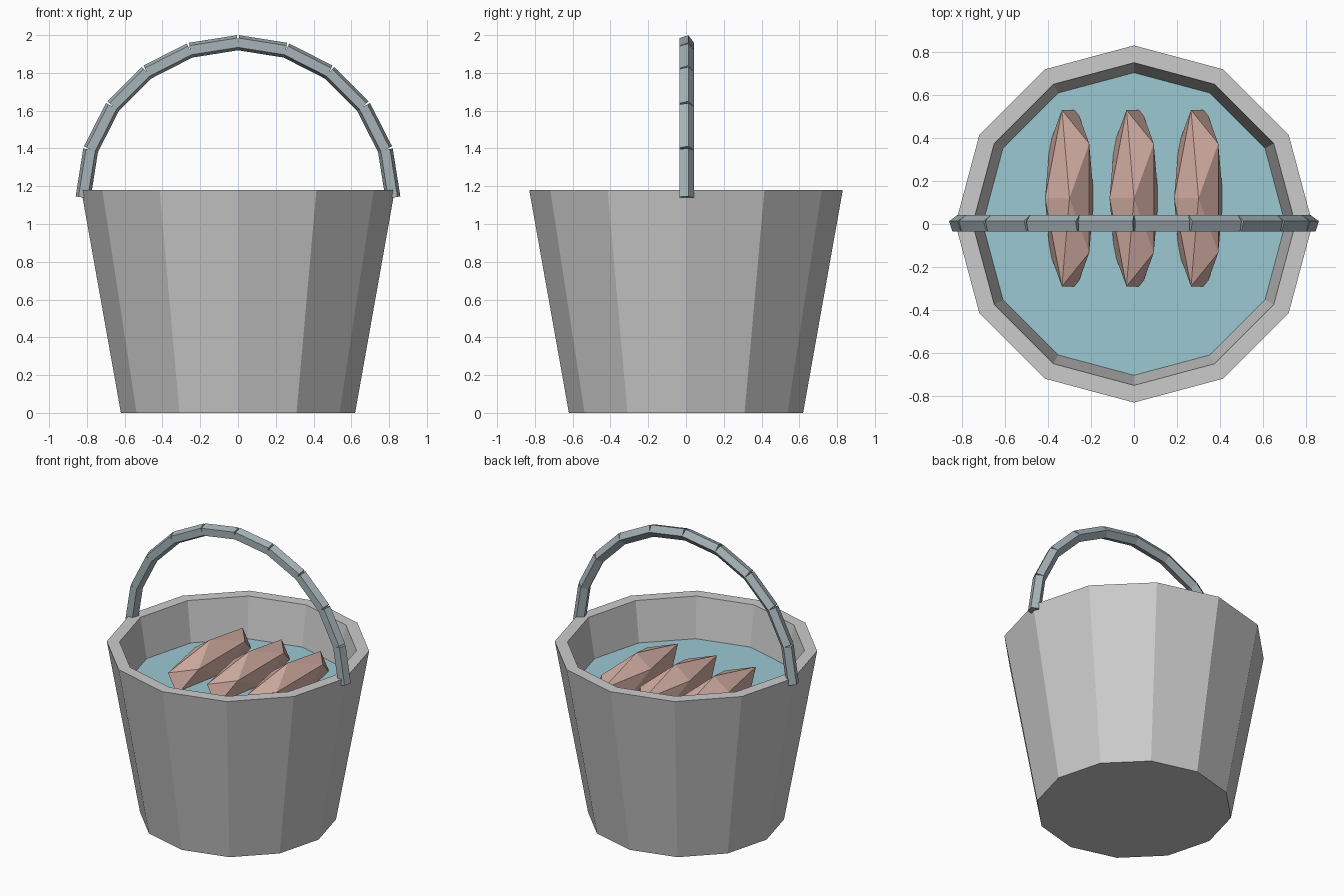
import bpy, bmesh, math
from mathutils import Matrix, Vector

if "Cube" in bpy.data.objects:
    bpy.data.objects.remove(bpy.data.objects["Cube"])


def material(name, rgb):
    m = bpy.data.materials.new(name)
    m.diffuse_color = (*rgb, 1)
    m.use_nodes = True
    m.node_tree.nodes["Principled BSDF"].inputs["Base Color"].default_value = m.diffuse_color
    return m


def finish(name, bm, mat=None):
    bmesh.ops.recalc_face_normals(bm, faces=bm.faces)
    me = bpy.data.meshes.new(name)
    bm.to_mesh(me)
    bm.free()
    ob = bpy.data.objects.new(name, me)
    bpy.context.collection.objects.link(ob)
    if mat:
        me.materials.append(mat)
    return ob


steel = material("steel", (0.38, 0.45, 0.48))
blue = material("water_blue", (0.33, 0.58, 0.65))
pink = material("fish_pink", (0.66, 0.43, 0.37))

# Bucket: 12-sided turned profile, outside bottom to inside floor
SIDES = 12
profile = [(0.62, 0), (0.83, 1.18), (0.75, 1.18), (0.56, 0.06)]
bm = bmesh.new()
rings = []
for r, z in profile:
    rings.append([bm.verts.new((r * math.sin(2 * math.pi * i / SIDES),
                                r * math.cos(2 * math.pi * i / SIDES), z))
                  for i in range(SIDES)])
for lo, hi in zip(rings, rings[1:]):
    for i in range(SIDES):
        j = (i + 1) % SIDES
        bm.faces.new((lo[i], lo[j], hi[j], hi[i]))
bm.faces.new(rings[0])
bm.faces.new(rings[-1])
finish("bucket", bm)

# Water: thin disc inside the bucket
bm = bmesh.new()
bmesh.ops.create_cone(bm, cap_ends=True, segments=SIDES, radius1=0.705,
                      radius2=0.71, depth=0.04,
                      matrix=Matrix.Translation((0, 0, 0.885)))
finish("water", bm, blue)

# Handle: half circle of ten straight five-sided bars
bm = bmesh.new()
R, BASE, N = 0.82, 1.14, 10
pts = [Vector((R * math.cos(math.pi * i / N), 0, BASE + R * math.sin(math.pi * i / N)))
       for i in range(N + 1)]
for a, b in zip(pts, pts[1:]):
    d = b - a
    turn = Matrix.Rotation(math.atan2(d.x, d.z), 4, 'Y')
    bmesh.ops.create_cone(bm, cap_ends=True, segments=5, radius1=0.042,
                          radius2=0.042, depth=d.length,
                          matrix=Matrix.Translation((a + b) / 2) @ turn)
finish("handle", bm, steel)

# Fish: three stretched low-poly balls floating in the water
for k, x in enumerate((-0.3, 0, 0.3)):
    bm = bmesh.new()
    bmesh.ops.create_icosphere(
        bm, subdivisions=1, radius=1,
        matrix=Matrix.Translation((x, 0.12, 0.948))
        @ Matrix.Diagonal((0.127, 0.482, 0.15, 1))
        @ Matrix.Rotation(math.pi, 4, 'Z'))
    finish(f"fish_{k + 1}", bm, pink)
